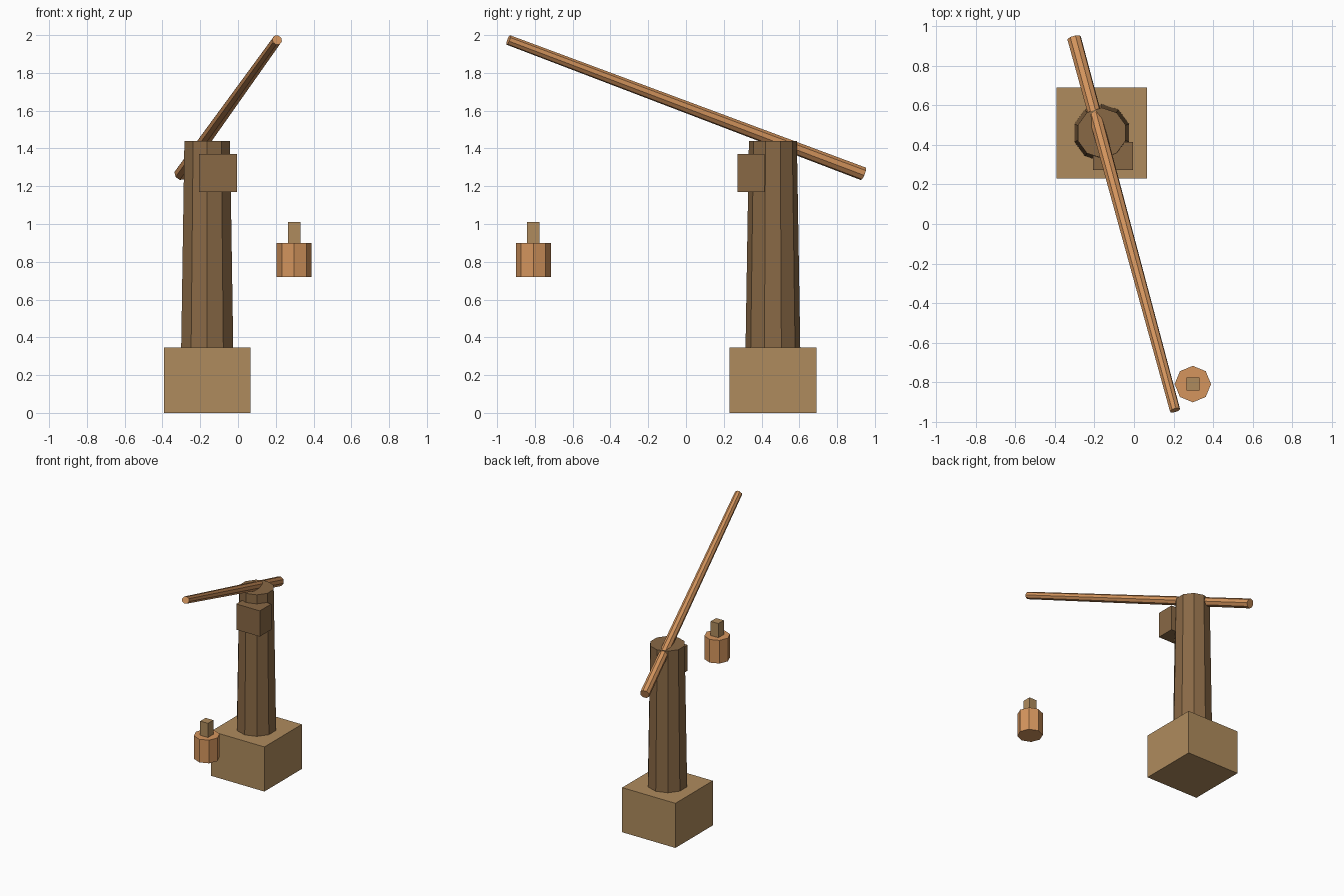
import bpy
from mathutils import Vector

if "Cube" in bpy.data.objects:
    bpy.data.objects.remove(bpy.data.objects["Cube"])


def material(name, rgb):
    m = bpy.data.materials.new(name)
    m.diffuse_color = (*rgb, 1)
    m.use_nodes = True
    m.node_tree.nodes["Principled BSDF"].inputs["Base Color"].default_value = m.diffuse_color
    return m


tan = material("tan_wood", (0.43, 0.26, 0.11))
brown = material("brown_wood", (0.25, 0.14, 0.06))
orange = material("orange_wood", (0.66, 0.30, 0.11))


def box(name, lo, hi, mat):
    lo, hi = Vector(lo), Vector(hi)
    bpy.ops.mesh.primitive_cube_add(size=1, location=(lo + hi) / 2)
    ob = bpy.context.object
    ob.name = name
    ob.scale = hi - lo
    ob.data.materials.append(mat)


def rod(name, start, end, r1, r2, sides, mat):
    start, end = Vector(start), Vector(end)
    axis = end - start
    bpy.ops.mesh.primitive_cone_add(vertices=sides, radius1=r1, radius2=r2,
                                    depth=axis.length, location=(start + end) / 2)
    ob = bpy.context.object
    ob.name = name
    ob.rotation_euler = Vector((0, 0, 1)).rotation_difference(axis).to_euler()
    ob.data.materials.append(mat)


# Footing and tapered post
box("base_block", (-0.392, 0.23, 0), (0.066, 0.69, 0.347), tan)
rod("post", (-0.163, 0.46, 0.34), (-0.163, 0.46, 1.44), 0.145, 0.127, 10, brown)
box("bracket_block", (-0.206, 0.273, 1.17), (-0.004, 0.415, 1.37), brown)

# Tilted beam passing through the top of the post
rod("sweep_beam", (-0.302, 0.938, 1.266), (0.207, -0.94, 1.974), 0.036, 0.027, 8, orange)

# Hanging bucket with its handle
rod("bucket", (0.297, -0.808, 0.72), (0.297, -0.808, 0.90), 0.092, 0.092, 8, orange)
box("bucket_handle", (0.264, -0.841, 0.88), (0.33, -0.775, 1.01), tan)
